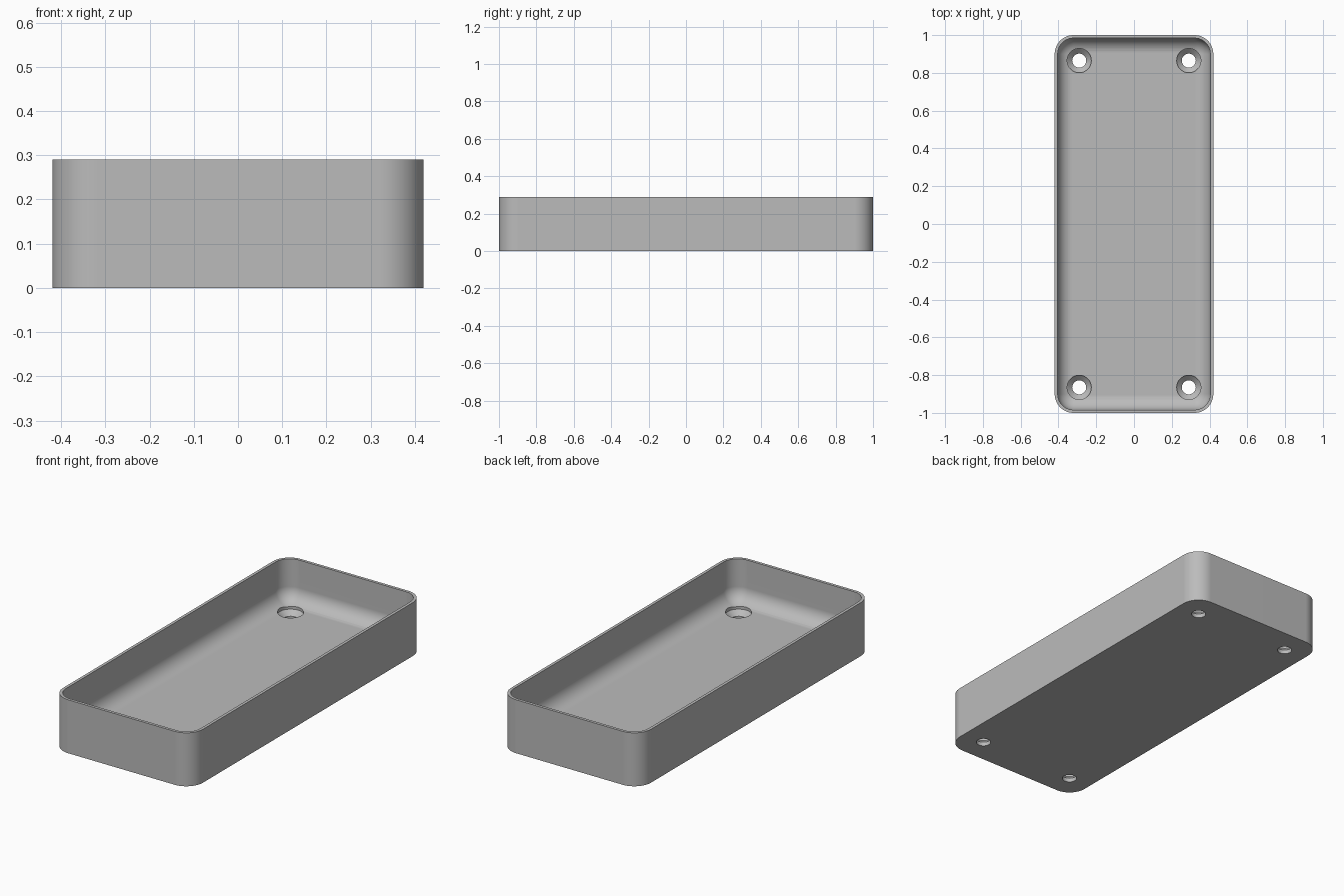
import bpy, bmesh, math

cube = bpy.data.objects.get("Cube")
if cube:
    bpy.data.objects.remove(cube, do_unlink=True)

HALF_X, HALF_Y, HEIGHT = 0.42, 1.0, 0.29
CORNER, WALL, FLOOR, FILLET = 0.1, 0.016, 0.06, 0.08
HOLE_X, HOLE_Y, HOLE_R, SINK_R = 0.29, 0.865, 0.037, 0.064

grey = bpy.data.materials.new("plain grey")
grey.use_nodes = True
colour = (0.5, 0.5, 0.5, 1)
grey.diffuse_color = colour
grey.node_tree.nodes["Principled BSDF"].inputs["Base Color"].default_value = colour


def make_object(name, bm):
    bmesh.ops.recalc_face_normals(bm, faces=bm.faces)
    mesh = bpy.data.meshes.new(name)
    bm.to_mesh(mesh)
    bm.free()
    mesh.materials.append(grey)
    obj = bpy.data.objects.new(name, mesh)
    bpy.context.collection.objects.link(obj)
    return obj


def rounded_loop(inset, z, steps=12):
    """Rounded rectangle, inset evenly from the outer wall."""
    r = max(CORNER - inset, 0.003)
    cx, cy = HALF_X - inset - r, HALF_Y - inset - r
    points = []
    for q, (sx, sy) in enumerate([(1, 1), (-1, 1), (-1, -1), (1, -1)]):
        for i in range(steps + 1):
            a = math.pi / 2 * (q + i / steps)
            points.append((sx * cx + r * math.cos(a), sy * cy + r * math.sin(a), z))
    return points


def circle_loop(cx, cy, r, z, n=40):
    return [(cx + r * math.cos(math.tau * i / n), cy + r * math.sin(math.tau * i / n), z)
            for i in range(n)]


def loft(bm, loops):
    """Skin consecutive loops and cap both ends."""
    rings = [[bm.verts.new(p) for p in loop] for loop in loops]
    for a, b in zip(rings, rings[1:]):
        for i in range(len(a)):
            j = (i + 1) % len(a)
            bm.faces.new((a[i], a[j], b[j], b[i]))
    bm.faces.new(rings[0])
    bm.faces.new(rings[-1])


# Tray shell: outer wall, flat rim, inner wall, floor fillet
profile = [(0, 0), (0, HEIGHT), (WALL, HEIGHT)]
for i in range(11):
    a = math.pi / 2 * i / 10
    profile.append((WALL + FILLET * (1 - math.cos(a)), FLOOR + FILLET * (1 - math.sin(a))))
bm = bmesh.new()
loft(bm, [rounded_loop(d, z) for d, z in profile])
tray = make_object("tray", bm)

# Countersunk screw hole cutters
bm = bmesh.new()
for sx in (-1, 1):
    for sy in (-1, 1):
        loft(bm, [circle_loop(sx * HOLE_X, sy * HOLE_Y, r, z) for r, z in
                  [(HOLE_R, -0.05), (HOLE_R, 0.022), (SINK_R, 0.048), (SINK_R, 0.15)]])
cutter = make_object("screw_hole_cutter", bm)
cutter.hide_render = True

cut = tray.modifiers.new("screw holes", "BOOLEAN")
cut.object = cutter
cut.operation = "DIFFERENCE"
cut.solver = "EXACT"

bpy.ops.object.select_all(action="DESELECT")
tray.select_set(True)
bpy.context.view_layer.objects.active = tray
bpy.ops.object.modifier_apply(modifier=cut.name)
bpy.data.objects.remove(cutter, do_unlink=True)

# Smooth corners and fillet, crisp edges, flat floor
bpy.ops.object.shade_smooth_by_angle(angle=math.radians(30))
weighted = tray.modifiers.new("flat floor", "WEIGHTED_NORMAL")
weighted.keep_sharp = True
